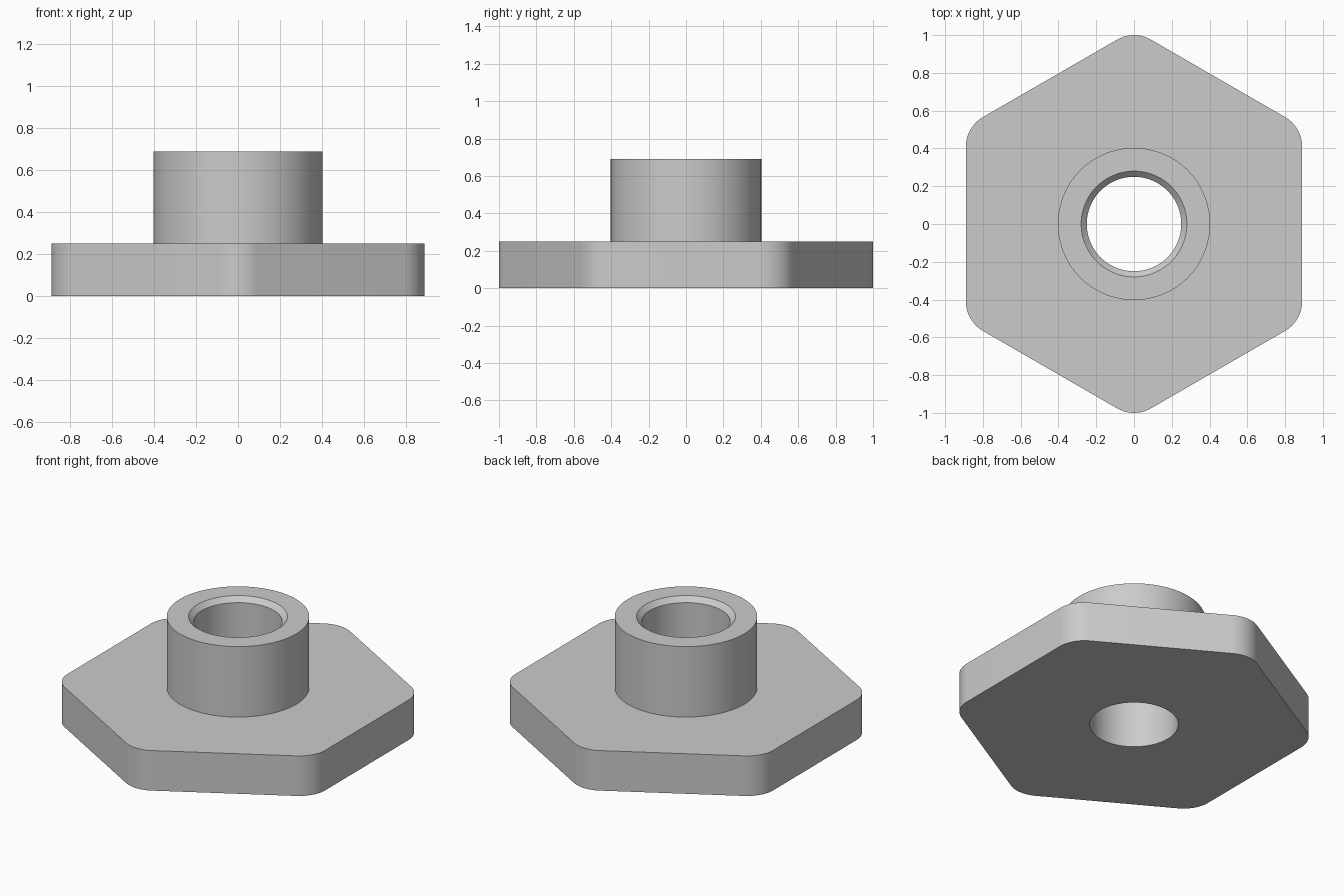
import bpy, bmesh
from math import cos, sin, tau, radians

cube = bpy.data.objects.get("Cube")
if cube:
    bpy.data.objects.remove(cube, do_unlink=True)

PER_CORNER = 16            # ring points per hexagon corner
APOTHEM, FILLET = 0.89, 0.18
PLATE_TOP, HUB_TOP = 0.25, 0.69
HUB_R, BORE_R, CHAMFER = 0.403, 0.25, 0.03


def circle(radius):
    n = 6 * PER_CORNER
    return [(radius * cos(tau * (i + 0.5) / n), radius * sin(tau * (i + 0.5) / n))
            for i in range(n)]


def rounded_hexagon():
    points = []
    reach = (APOTHEM - FILLET) / cos(radians(30))
    for k in range(6):
        corner = radians(30 + 60 * k)
        for i in range(PER_CORNER):
            a = corner + radians(60 * i / (PER_CORNER - 1) - 30)
            points.append((reach * cos(corner) + FILLET * cos(a),
                           reach * sin(corner) + FILLET * sin(a)))
    return points


# Closed chain of outlines: flange, hub, chamfered rim, bore
chain = [
    (circle(BORE_R), 0),
    (rounded_hexagon(), 0),
    (rounded_hexagon(), PLATE_TOP),
    (circle(HUB_R), PLATE_TOP),
    (circle(HUB_R), HUB_TOP),
    (circle(BORE_R + CHAMFER), HUB_TOP),
    (circle(BORE_R), HUB_TOP - CHAMFER),
]

bm = bmesh.new()
rings = [[bm.verts.new((x, y, z)) for x, y in outline] for outline, z in chain]
for a, b in zip(rings, rings[1:] + rings[:1]):
    for i in range(len(a)):
        j = (i + 1) % len(a)
        bm.faces.new((a[i], a[j], b[j], b[i]))
bmesh.ops.recalc_face_normals(bm, faces=bm.faces)

mesh = bpy.data.meshes.new("hexagonal_flanged_bushing")
bm.to_mesh(mesh)
bm.free()
bushing = bpy.data.objects.new("hexagonal_flanged_bushing", mesh)
bpy.context.collection.objects.link(bushing)

# Plain grey finish
grey = bpy.data.materials.new("plain_grey")
grey.use_nodes = True
colour = (0.6, 0.6, 0.6, 1)
grey.diffuse_color = colour
grey.node_tree.nodes["Principled BSDF"].inputs["Base Color"].default_value = colour
mesh.materials.append(grey)

# Smooth curved walls, crisp rims
bpy.ops.object.select_all(action="DESELECT")
bushing.select_set(True)
bpy.context.view_layer.objects.active = bushing
bpy.ops.object.shade_smooth_by_angle(angle=radians(30))
